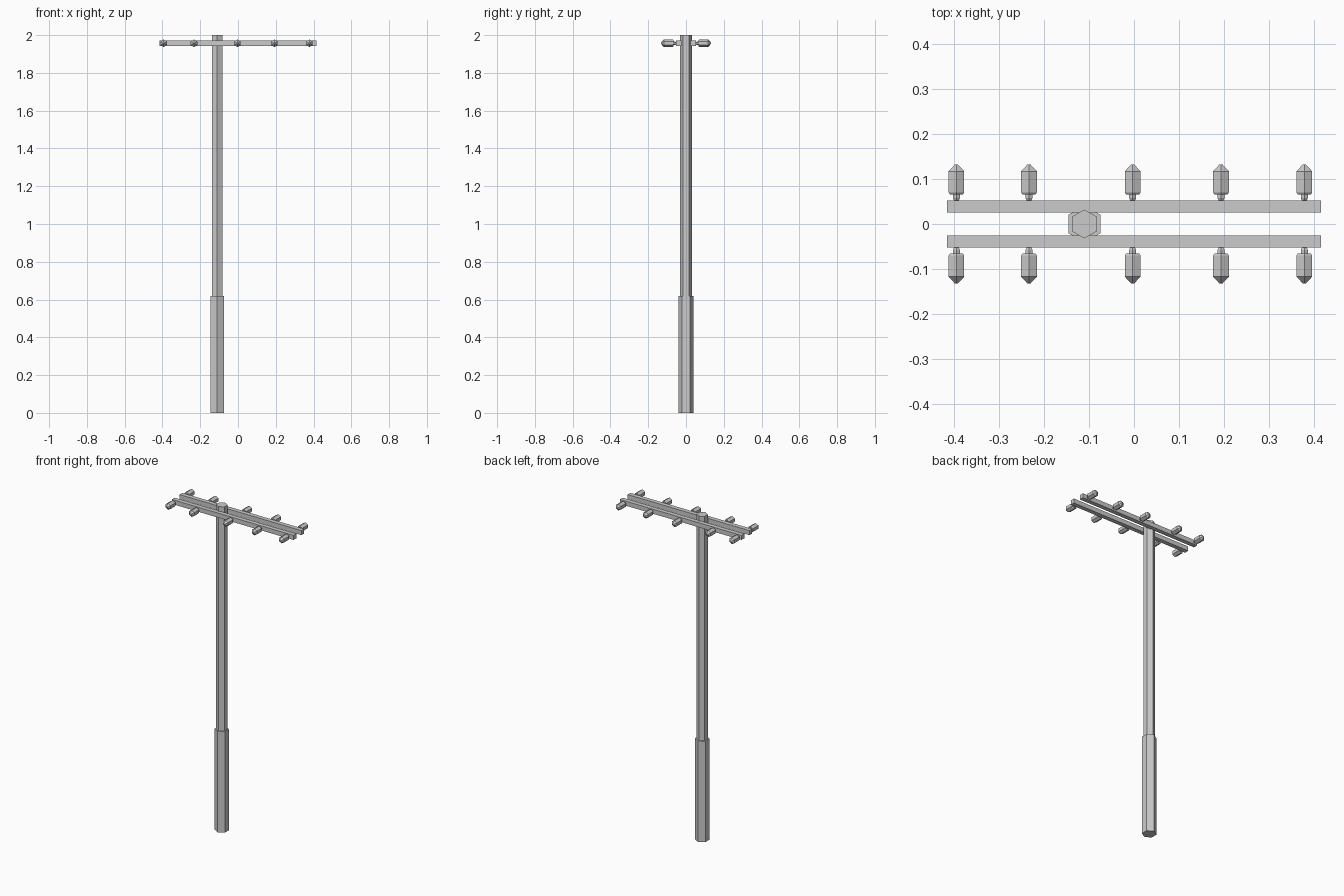
import bpy, bmesh, math

if "Cube" in bpy.data.objects:
    bpy.data.objects.remove(bpy.data.objects["Cube"])

POLE_X = -0.11
ARM_Z = 1.957


def lathe(name, profile, location, sides=6, rotation=(0, 0, 0)):
    """Revolve (radius, height) rings about z, with flat caps."""
    bm = bmesh.new()
    rings = []
    for r, h in profile:
        rings.append([bm.verts.new((r * math.sin(2 * math.pi * i / sides),
                                    r * math.cos(2 * math.pi * i / sides), h))
                      for i in range(sides)])
    for a, b in zip(rings, rings[1:]):
        for i in range(sides):
            j = (i + 1) % sides
            bm.faces.new((a[i], a[j], b[j], b[i]))
    bm.faces.new(rings[0])
    bm.faces.new(rings[-1])
    bmesh.ops.recalc_face_normals(bm, faces=bm.faces)
    mesh = bpy.data.meshes.new(name)
    bm.to_mesh(mesh)
    bm.free()
    obj = bpy.data.objects.new(name, mesh)
    obj.location = location
    obj.rotation_euler = rotation
    bpy.context.collection.objects.link(obj)
    return obj


# Hexagonal pole: thick lower sleeve and slimmer shaft
lathe("pole_base", [(0.041, 0), (0.041, 0.62)], (POLE_X, 0, 0))
lathe("pole_shaft", [(0.032, 0.6), (0.032, 2.0)], (POLE_X, 0, 0))

# Insulator: thin pin, stepped shoulder, hexagonal body, blunt pointed tip
insulator = [(0.005, 0.050), (0.009, 0.058), (0.009, 0.066), (0.017, 0.066),
             (0.020, 0.070), (0.020, 0.117), (0.004, 0.132)]

for side, label in ((-1, "front"), (1, "back")):
    # Crossarm
    bpy.ops.mesh.primitive_cube_add(size=1, location=(0, side * 0.0385, ARM_Z))
    arm = bpy.context.object
    arm.name = f"crossarm_{label}"
    arm.scale = (0.829, 0.027, 0.028)
    # Insulators pointing outward from the crossarm
    for n, x in enumerate((-0.394, -0.233, -0.003, 0.193, 0.378)):
        lathe(f"insulator_{label}_{n + 1}", insulator, (x, 0, ARM_Z),
              rotation=(-side * math.pi / 2, 0, 0))
